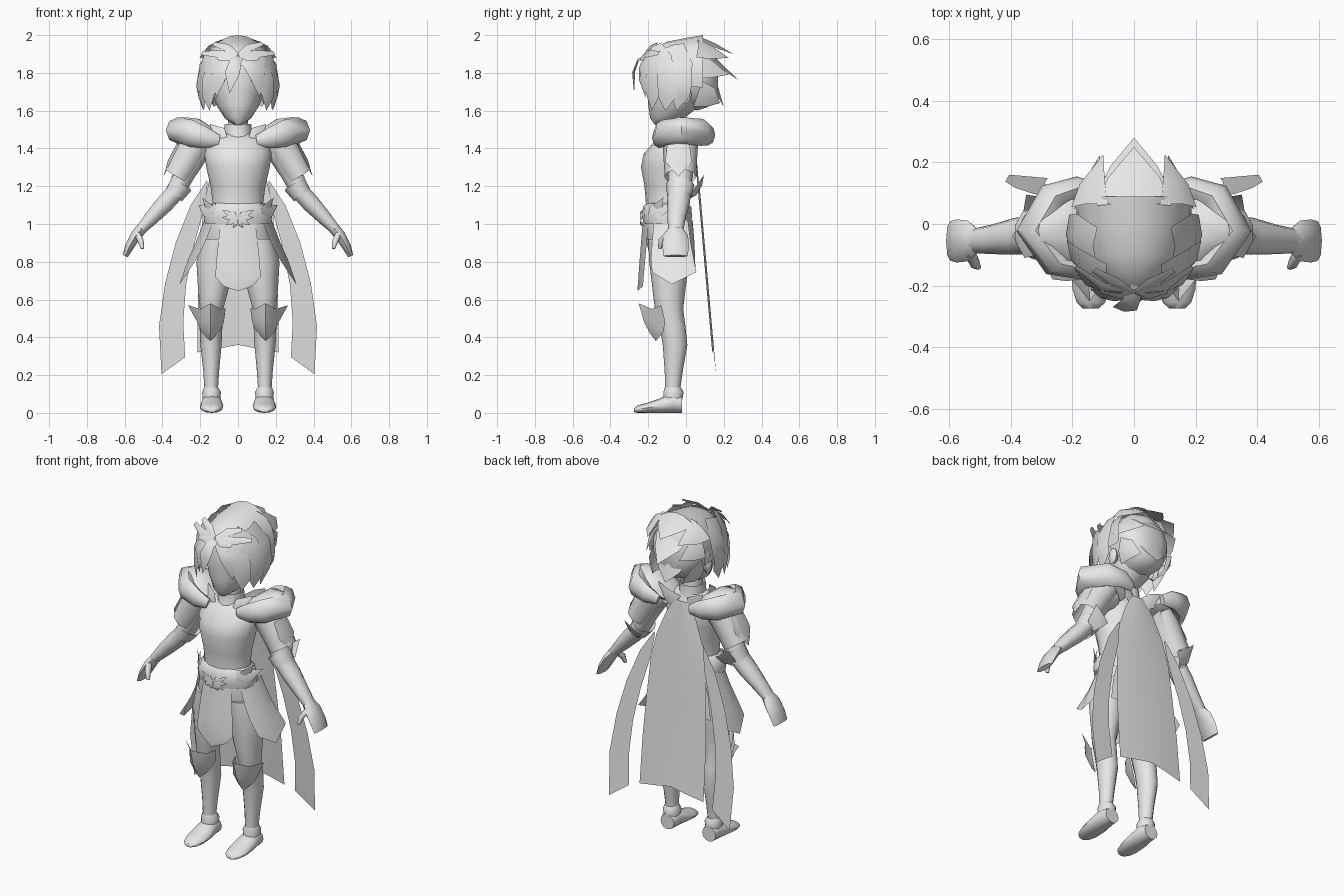
import bpy, bmesh, math
from mathutils import Vector as V

grey = bpy.data.materials.new("plain_grey")
grey.diffuse_color = (0.8, 0.8, 0.8, 1)
X, Y, Z = V((1, 0, 0)), V((0, 1, 0)), V((0, 0, 1))
HEAD = V((0, -0.02, 1.76))


def make(name, verts, faces, mirror=False, centre=None):
    me = bpy.data.meshes.new(name)
    me.from_pydata([tuple(v) for v in verts], [], faces)
    bm = bmesh.new()
    bm.from_mesh(me)
    bmesh.ops.remove_doubles(bm, verts=bm.verts, dist=0.0001)
    bmesh.ops.recalc_face_normals(bm, faces=bm.faces)
    # open pieces face away from the body
    if centre is not None:
        away = sum(f.calc_area() * f.normal.dot(f.calc_center_median() - centre) for f in bm.faces)
        if away < 0:
            bmesh.ops.reverse_faces(bm, faces=bm.faces)
    bm.to_mesh(me)
    bm.free()
    me.materials.append(grey)
    ob = bpy.data.objects.new(name, me)
    bpy.context.collection.objects.link(ob)
    bpy.ops.object.select_all(action='DESELECT')
    ob.select_set(True)
    bpy.context.view_layer.objects.active = ob
    bpy.ops.object.shade_smooth_by_angle(angle=math.radians(50))
    if mirror:
        m = ob.modifiers.new("mirror", 'MIRROR')
        m.use_mirror_merge = False
    return ob


def sheet(name, rows, mirror=False, centre=V((0, -.08, .9))):
    """Open grid through rows of points."""
    n = len(rows[0])
    faces = [(r * n + i, r * n + i + 1, (r + 1) * n + i + 1, (r + 1) * n + i)
             for r in range(len(rows) - 1) for i in range(n - 1)]
    return make(name, [p for row in rows for p in row], faces, mirror, centre)


def tube(name, pts, n=10, t=None, u=Y, mirror=False, cap=True):
    """Elliptical loft; each point is x, y, z, radius along u, radius across."""
    verts, faces = [], []
    for i, (x, y, z, a, b) in enumerate(pts):
        lo, hi = pts[max(i - 1, 0)], pts[min(i + 1, len(pts) - 1)]
        d = t or (V(hi[:3]) - V(lo[:3])).normalized()
        uu = (u - d * u.dot(d)).normalized()
        vv = d.cross(uu)
        for k in range(n):
            q = 2 * math.pi * k / n
            verts.append(V((x, y, z)) + uu * a * math.cos(q) + vv * b * math.sin(q))
    for r in range(len(pts) - 1):
        for k in range(n):
            j = (k + 1) % n
            faces.append((r * n + k, r * n + j, (r + 1) * n + j, (r + 1) * n + k))
    if cap:
        faces += [tuple(range(n)), tuple(range(len(verts) - n, len(verts)))]
    mid = None if cap else sum((V(p[:3]) for p in pts), V()) / len(pts)
    return make(name, verts, faces, mirror, mid)


def leaf(name, pts, mirror=False, centre=HEAD, bulge=0.25):
    """Ridged pointed strip; each point is x, y, z, half width."""
    rows = []
    for i, (x, y, z, w) in enumerate(pts):
        lo, hi = pts[max(i - 1, 0)], pts[min(i + 1, len(pts) - 1)]
        p = V((x, y, z))
        d = (V(hi[:3]) - V(lo[:3])).normalized()
        side = d.cross(p - centre).normalized()
        out = side.cross(d)
        rows.append([p - side * w, p + out * w * bulge, p + side * w])
    return sheet(name, rows, mirror, centre)


# torso, hips and neck
tube("torso", [(0, -.085, .78, .09, .15), (0, -.09, .9, .12, .19), (0, -.1, 1.0, .12, .165),
               (0, -.1, 1.1, .112, .132), (0, -.1, 1.2, .12, .145), (0, -.1, 1.3, .138, .168),
               (0, -.09, 1.37, .135, .178), (0, -.07, 1.44, .095, .165), (0, -.06, 1.48, .065, .09)],
     16, t=Z)
tube("neck", [(0, -.06, 1.44, .06, .06), (0, -.07, 1.58, .055, .05)], 12, t=Z)
tube("neck_band", [(0, -.07, 1.42, .1, .085), (0, -.065, 1.46, .08, .075), (0, -.065, 1.53, .075, .07)],
     12, t=Z, cap=False)
CHEST = V((0, -.07, 1.38))
leaf("collar_point", [(.07, -.13, 1.44, .02), (.1, -.12, 1.48, .04), (.15, -.07, 1.53, 0)], True, CHEST)
leaf("back_collar_point", [(.04, .03, 1.43, .04), (.1, .05, 1.47, .04), (.15, .05, 1.53, 0)], True, CHEST)

# belt with buckle leaves and flared points
tube("belt", [(0, -.1, 1.0, .125, .175), (0, -.1, 1.04, .132, .18), (0, -.1, 1.09, .128, .165),
              (0, -.1, 1.11, .11, .14)], 16, t=Z, cap=False)
WAIST = V((0, -.1, 1.03))
leaf("belt_point", [(.11, -.16, 1.03, .03), (.15, -.15, 1.08, .035), (.19, -.12, 1.14, 0)], True, WAIST)
leaf("belt_side_point", [(.12, -.19, 1.08, .03), (.17, -.13, 1.07, .035), (.21, -.06, 1.10, 0)], True, WAIST)
for tx, tz in ((.085, 1.075), (.085, 1.035), (.065, .995), (.025, .98), (.04, 1.07)):
    leaf("buckle_leaf", [(.005, -.236, 1.03, .004), (tx * .6, -.24, 1.03 + (tz - 1.03) * .6, .013),
                         (tx, -.225, tz, 0)], True, WAIST)

# skirt panels
sheet("front_skirt_panel", [[(-w, y + .03, z), (0, y, z - d), (w, y + .03, z)] for w, y, z, d in
                            ((.09, -.228, 1.02, 0), (.105, -.238, .9, 0), (.115, -.247, .8, .01),
                             (.12, -.254, .72, .03), (.075, -.258, .67, .025))])
sheet("side_skirt_panel", [[(x - g, -.1 - f, z), (x, -.075, z - d), (x - g * .6, -.05 + b, z)]
                           for x, g, f, b, z, d in
                           ((.178, .05, .07, .06, 1.02, 0), (.225, .05, .08, .075, .9, 0),
                            (.265, .048, .085, .09, .82, .01), (.31, .045, .08, .105, .745, .065))], True)
sheet("back_skirt_panel", [[(-w, y - .03, z), (0, y, z), (w, y - .03, z)] for w, y, z in
                           ((.12, .035, 1.02), (.16, .045, .9), (.18, .05, .76))])

# legs, boots and knee guards
tube("leg", [(.105, -.09, .92, .11, .085), (.12, -.09, .8, .105, .1), (.13, -.09, .66, .088, .082),
             (.14, -.09, .55, .075, .062), (.143, -.07, .45, .068, .06), (.143, -.058, .36, .065, .056),
             (.142, -.065, .22, .048, .042), (.142, -.07, .13, .04, .036), (.14, -.07, .05, .04, .036)],
     12, t=Z, mirror=True)
tube("boot_cuff", [(.14, -.07, .07, .05, .046), (.14, -.066, .11, .054, .05), (.142, -.07, .135, .042, .038)],
     12, t=Z, mirror=True, cap=False)
tube("boot", [(.14, -.02, .045, .045, .045), (.14, -.07, .055, .055, .054), (.14, -.14, .038, .038, .062),
              (.14, -.21, .026, .026, .06), (.14, -.255, .02, .02, .046), (.14, -.275, .014, .01, .025)],
     12, t=-Y, u=Z, mirror=True)
sheet("knee_guard", [[(.065, -.12, .555), (.09, -.18, .55), (.145, -.25, .58), (.2, -.18, .55), (.265, -.13, .57)],
                     [(.075, -.11, .48), (.1, -.19, .48), (.145, -.222, .48), (.19, -.19, .48), (.215, -.11, .48)],
                     [(.1, -.12, .43), (.12, -.17, .42), (.147, -.19, .42), (.175, -.17, .42), (.195, -.12, .43)],
                     [(.147, -.16, .38)] * 5], True, V((.14, -.07, .5)))

# arms, sleeves, hands
tube("arm", [(.15, -.03, 1.43, .07, .07), (.22, -.03, 1.38, .075, .07), (.28, -.03, 1.27, .065, .058),
             (.33, -.035, 1.17, .062, .05), (.385, -.04, 1.11, .06, .05), (.46, -.05, 1.03, .048, .04),
             (.52, -.055, .965, .04, .028)], 10, mirror=True)
tube("sleeve", [(.2, -.03, 1.45, .095, .08), (.26, -.03, 1.36, .09, .085), (.30, -.03, 1.29, .085, .08),
                (.325, -.03, 1.25, .085, .075)], 10, mirror=True, cap=False)
ELBOW = V((.28, -.04, 1.25))
leaf("sleeve_point", [(.31, -.04, 1.42, .06), (.355, -.04, 1.33, .07), (.395, -.04, 1.25, 0)], True, ELBOW)
leaf("elbow_point", [(.28, .045, 1.16, .05), (.32, .06, 1.19, .05), (.35, .095, 1.26, 0)], True, ELBOW)
tube("elbow_guard", [(.30, -.03, 1.21, .075, .065), (.34, -.035, 1.15, .066, .055)], 10, mirror=True, cap=False)
tube("hand", [(.51, -.055, .975, .04, .03), (.54, -.055, .94, .066, .028), (.575, -.055, .88, .07, .024),
              (.597, -.055, .83, .064, .014)], 8, mirror=True)
tube("thumb", [(.535, -.09, .95, .02, .018), (.515, -.13, .91, .018, .016), (.505, -.14, .87, .009, .009)],
     8, mirror=True)

# shoulder guards wrapping round each shoulder
tube("shoulder_guard", [(.1, -.14, 1.44, .03, .02), (.17, -.145, 1.455, .055, .035),
                        (.25, -.12, 1.48, .072, .055), (.32, -.02, 1.495, .07, .062),
                        (.26, .085, 1.485, .072, .055), (.18, .12, 1.47, .055, .035),
                        (.11, .11, 1.45, .03, .02)], 8, u=Z, mirror=True)
tube("shoulder_cap", [(.09, -.03, 1.43, .07, .03), (.16, -.03, 1.47, .12, .05), (.22, -.02, 1.495, .12, .066),
                      (.3, -.02, 1.505, .08, .065), (.33, -.02, 1.5, .05, .05)], 10, mirror=True)


# cape: wide middle panel and a curved strip on each side
def back(z):
    return .05 + (1.42 - z) * .088


sheet("cape_panel", [[(-w, back(z) - .008, z), (-w / 2, back(z), z - d / 2), (0, back(z), z - d),
                      (w / 2, back(z), z - d / 2), (w, back(z) - .008, z)] for w, z, d in
                     ((.045, 1.45, 0), (.1, 1.36, 0), (.155, 1.22, 0), (.185, 1.08, 0), (.2, .85, 0),
                      (.212, .6, 0), (.215, .32, -.04))])
sheet("cape_strip", [[(a, back(za), za), (b, back(zb) + .003, zb)] for a, za, b, zb in
                     ((.16, 1.22, .165, 1.23), (.18, 1.08, .25, 1.1), (.235, .88, .33, .9),
                      (.275, .68, .385, .69), (.29, .48, .418, .46), (.28, .295, .405, .205))], True)

# head and ears
tube("head", [(0, -.14, 1.525, .025, .02), (0, -.1, 1.56, .09, .07), (0, -.06, 1.63, .14, .115),
              (0, -.045, 1.7, .16, .14), (0, -.03, 1.8, .175, .16), (0, -.02, 1.88, .155, .15),
              (0, -.02, 1.94, .1, .1), (0, -.02, 1.965, .03, .03)], 16, t=Z)
tube("ear", [(.13, -.01, 1.68, .03, .035), (.15, -.005, 1.685, .035, .05), (.165, 0, 1.69, .015, .025)],
     8, t=X, mirror=True)

# hair cap arching from the brow to the crown, and rounded hair behind it
rows = []
for y, rx, top in ((-.205, .07, 1.89), (-.17, .125, 1.93), (-.1, .168, 1.965), (0, .185, 1.985), (.09, .188, 2.0)):
    rows.append([(rx * math.sin(q), y, 1.78 + (top - 1.78) * math.cos(q))
                 for q in (math.radians(a) for a in range(-105, 106, 15))])
sheet("hair_cap", rows, centre=HEAD)
tube("back_hair", [(0, -.02, 1.785, .18, .16), (0, .06, 1.785, .183, .168), (0, .11, 1.78, .163, .148),
                   (0, .15, 1.77, .13, .11), (0, .17, 1.765, .07, .055)], 14, t=Y, u=Z)

# spiky locks at the back, in three tiers
leaf("crown_spike", [(0, .06, 1.965, .12), (0, .15, 1.935, .085), (0, .25, 1.9, 0)])
leaf("middle_spike", [(0, .12, 1.88, .11), (0, .19, 1.82, .075), (0, .28, 1.76, 0)])
leaf("low_spike", [(0, .14, 1.74, .1), (0, .165, 1.68, .07), (0, .2, 1.62, 0)])
for x, y, z in ((.1, .225, 1.88), (.11, .225, 1.79), (.1, .18, 1.64)):
    leaf("side_spike", [(x + .045, .06, z + .05, .075), (x + .035, .13, z + .03, .055), (x, y, z, 0)], True)

# fringe and side locks
leaf("inner_lock", [(.01, -.2, 1.88, .03), (.06, -.23, 1.85, .04), (.105, -.23, 1.78, .045), (.115, -.215, 1.67, 0)], True)
leaf("front_lock", [(.03, -.2, 1.91, .04), (.1, -.205, 1.86, .06), (.15, -.185, 1.75, .058),
                    (.16, -.175, 1.67, .042), (.15, -.18, 1.6, 0)], True)
leaf("temple_lock", [(.08, -.17, 1.93, .05), (.16, -.135, 1.86, .07), (.19, -.11, 1.74, .065),
                     (.19, -.1, 1.67, .05), (.18, -.11, 1.6, 0)], True)
leaf("ear_lock", [(.12, -.07, 1.94, .06), (.185, -.04, 1.84, .075), (.205, -.035, 1.73, .065),
                  (.198, -.03, 1.68, .05), (.185, -.05, 1.6, 0)], True)
leaf("centre_lock", [(.01, -.2, 1.89, .02), (-.01, -.25, 1.87, .03), (-.03, -.275, 1.8, .04), (-.045, -.275, 1.69, 0)])

# petal-shaped hair ornament lying against the brow
for mx, my, mz, tx, ty, tz, w in ((.06, -.19, 1.935, .13, -.15, 1.955, .024), (.1, -.205, 1.9, .19, -.14, 1.905, .024),
                                  (.05, -.235, 1.88, .11, -.22, 1.875, .018)):
    leaf("hair_petal", [(.005, -.22, 1.9, .01), (mx, my, mz, w), (tx, ty, tz, w * .5)], True)
